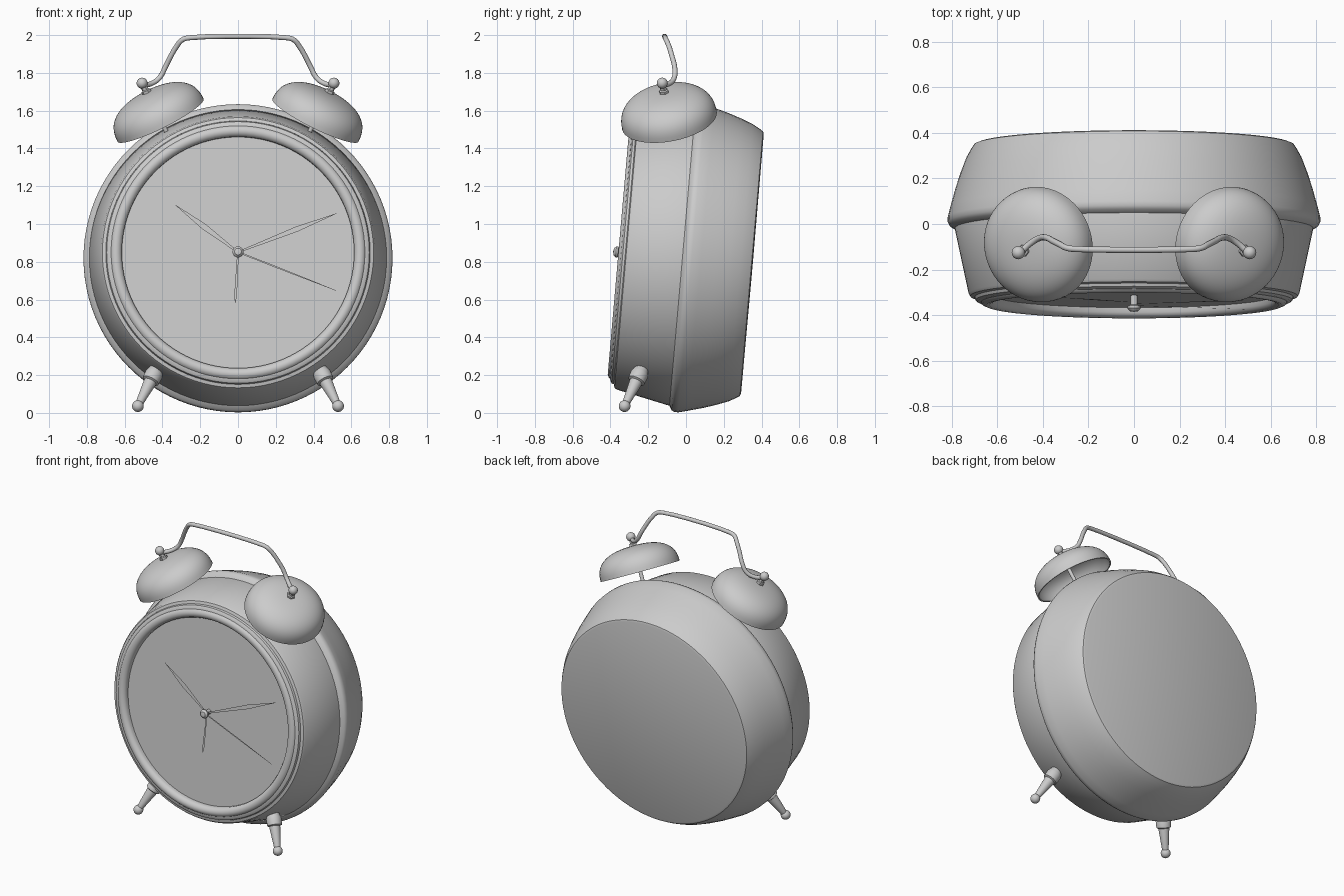
import bpy, bmesh, math
from mathutils import Matrix, Vector

old = bpy.data.objects.get("Cube")
if old:
    bpy.data.objects.remove(old, do_unlink=True)

grey = bpy.data.materials.new("light_grey_metal")
grey.use_nodes = True
GREY = (0.6, 0.6, 0.6, 1)
grey.diffuse_color = GREY
grey.node_tree.nodes["Principled BSDF"].inputs["Base Color"].default_value = GREY


def finish(name, bm, matrix, smooth=True):
    """Turn a bmesh into a named, shaded, coloured object."""
    bmesh.ops.recalc_face_normals(bm, faces=bm.faces)
    mesh = bpy.data.meshes.new(name)
    bm.to_mesh(mesh)
    bm.free()
    mesh.transform(matrix)
    mesh.materials.append(grey)
    obj = bpy.data.objects.new(name, mesh)
    bpy.context.collection.objects.link(obj)
    if smooth:
        bpy.ops.object.select_all(action='DESELECT')
        obj.select_set(True)
        bpy.context.view_layer.objects.active = obj
        bpy.ops.object.shade_smooth_by_angle(angle=math.radians(32))
    return obj


def lathe(name, profile, matrix, steps=32):
    """Spin (radius, height) points about local z."""
    bm = bmesh.new()
    verts = [bm.verts.new((r, 0, h)) for r, h in profile]
    edges = [bm.edges.new(pair) for pair in zip(verts, verts[1:])]
    bmesh.ops.spin(bm, geom=verts + edges, cent=(0, 0, 0), axis=(0, 0, 1),
                   angle=math.tau, steps=steps, use_duplicate=False)
    bmesh.ops.remove_doubles(bm, verts=bm.verts, dist=0.0002)
    return finish(name, bm, matrix)


def ball(name, centre, radius):
    bm = bmesh.new()
    bmesh.ops.create_uvsphere(bm, u_segments=20, v_segments=12, radius=radius)
    return finish(name, bm, Matrix.Translation(centre))


def aim(origin, direction):
    """Matrix that puts local z along a direction."""
    turn = Vector(direction).to_track_quat('Z', 'Y').to_matrix().to_4x4()
    return Matrix.Translation(origin) @ turn


# The body leans back; its local z runs from the dial to the back
BODY = Matrix.Translation((0, -0.02, 0.822)) @ Matrix.Rotation(math.radians(-95), 4, 'X')

lathe("back_shell", [(0, 0.375), (0.69, 0.373), (0.703, 0.368), (0.715, 0.35),
                     (0.737, 0.31), (0.76, 0.25), (0.783, 0.18), (0.805, 0.10),
                     (0.818, 0.05), (0.818, 0.03), (0.81, 0.015), (0.785, 0.0)], BODY, 96)
lathe("front_shell", [(0.785, 0.01), (0.787, 0.0), (0.726, -0.285), (0.718, -0.297),
                      (0.70, -0.302)], BODY, 96)
lathe("bezel", [(0.70, -0.30), (0.695, -0.315), (0.683, -0.322), (0.672, -0.324),
                (0.665, -0.333), (0.65, -0.339), (0.635, -0.337), (0.622, -0.328),
                (0.615, -0.315), (0.615, -0.29)], BODY, 96)
lathe("dial", [(0, -0.295), (0.617, -0.295)], BODY, 96)

# Centre hub
lathe("hub", [(0, -0.367), (0.018, -0.364), (0.029, -0.352), (0.029, -0.342),
              (0.016, -0.335), (0.016, -0.295)], BODY, 24)


def hand(name, tip_x, tip_up, half_width, belly, depth):
    """Thin kite-shaped hand from the hub to its tip."""
    tip = Vector((tip_x, -tip_up, 0))
    side = Vector((tip_up, tip_x, 0)).normalized()
    root = 0.004
    bm = bmesh.new()
    outline = [side * root, tip * belly + side * half_width, tip + side * 0.001,
               tip - side * 0.001, tip * belly - side * half_width, -side * root]
    face = bm.faces.new([bm.verts.new(p + Vector((0, 0, depth))) for p in outline])
    bmesh.ops.solidify(bm, geom=[face], thickness=0.003)
    finish(name, bm, BODY, smooth=False)


hand("hour_hand", -0.33, 0.25, 0.016, 0.55, -0.325)
hand("minute_hand", 0.52, 0.205, 0.014, 0.6, -0.332)
hand("second_hand", 0.52, -0.205, 0.004, 0.5, -0.339)
hand("alarm_hand", -0.015, -0.27, 0.007, 0.85, -0.318)

# Bells, knobs and feet, on both sides
RADIUS, HEIGHT, POWER = 0.255, 0.165, 2.5
dome = []
for i in range(19):
    a = math.pi / 2 * i / 18
    dome.append((RADIUS * math.cos(a) ** (2 / POWER) if i < 18 else 0,
                 HEIGHT * math.sin(a) ** (2 / POWER)))
inner = [(r * 0.965, h * 0.95) for r, h in reversed(dome)]

for s, label in ((1, "left"), (-1, "right")):
    centre = Vector((s * 0.41, -0.088, 1.55))
    axis = Vector((s * 0.44, -0.17, 0.88)).normalized()
    mount = aim(centre, axis)
    lathe(label + "_bell", inner + dome, mount, 56)
    lathe(label + "_bell_post", [(0, -0.13), (0.012, -0.13), (0.012, 0.2), (0, 0.2)], mount, 16)
    lathe(label + "_bell_nut", [(0, 0.155), (0.026, 0.155), (0.026, 0.178), (0.018, 0.182),
                                (0.018, 0.2), (0, 0.2)], mount, 6)
    ball(label + "_bell_knob", centre + axis * 0.222, 0.029)

    foot = Vector((s * 0.53, -0.325, 0.036))
    rise = Vector((s * -0.09, 0.083, 0.178))
    lathe(label + "_leg", [(0, 0), (0.017, 0), (0.02, 0.02), (0.034, 0.15), (0.034, 0.156),
                           (0.046, 0.162), (0.048, 0.205), (0.044, 0.215), (0.03, 0.26), (0, 0.26)],
          aim(foot, rise), 28)
    ball(label + "_foot", foot, 0.031)

# Carrying handle: a mirrored tube path
half = [(0.495, -0.12, 1.735), (0.455, -0.085, 1.745), (0.415, -0.062, 1.775),
        (0.385, -0.06, 1.83), (0.355, -0.075, 1.89), (0.325, -0.09, 1.94),
        (0.295, -0.105, 1.975), (0.255, -0.11, 1.986)]
path = half + [(-x, y, z) for x, y, z in reversed(half)]
curve = bpy.data.curves.new("handle", 'CURVE')
curve.dimensions = '3D'
curve.bevel_depth = 0.0135
curve.bevel_resolution = 4
curve.use_fill_caps = True
curve.resolution_u = 5
spline = curve.splines.new('BEZIER')
spline.bezier_points.add(len(path) - 1)
for point, co in zip(spline.bezier_points, path):
    point.co = co
    point.handle_left_type = point.handle_right_type = 'AUTO'
curve.materials.append(grey)
bpy.context.collection.objects.link(bpy.data.objects.new("handle", curve))
